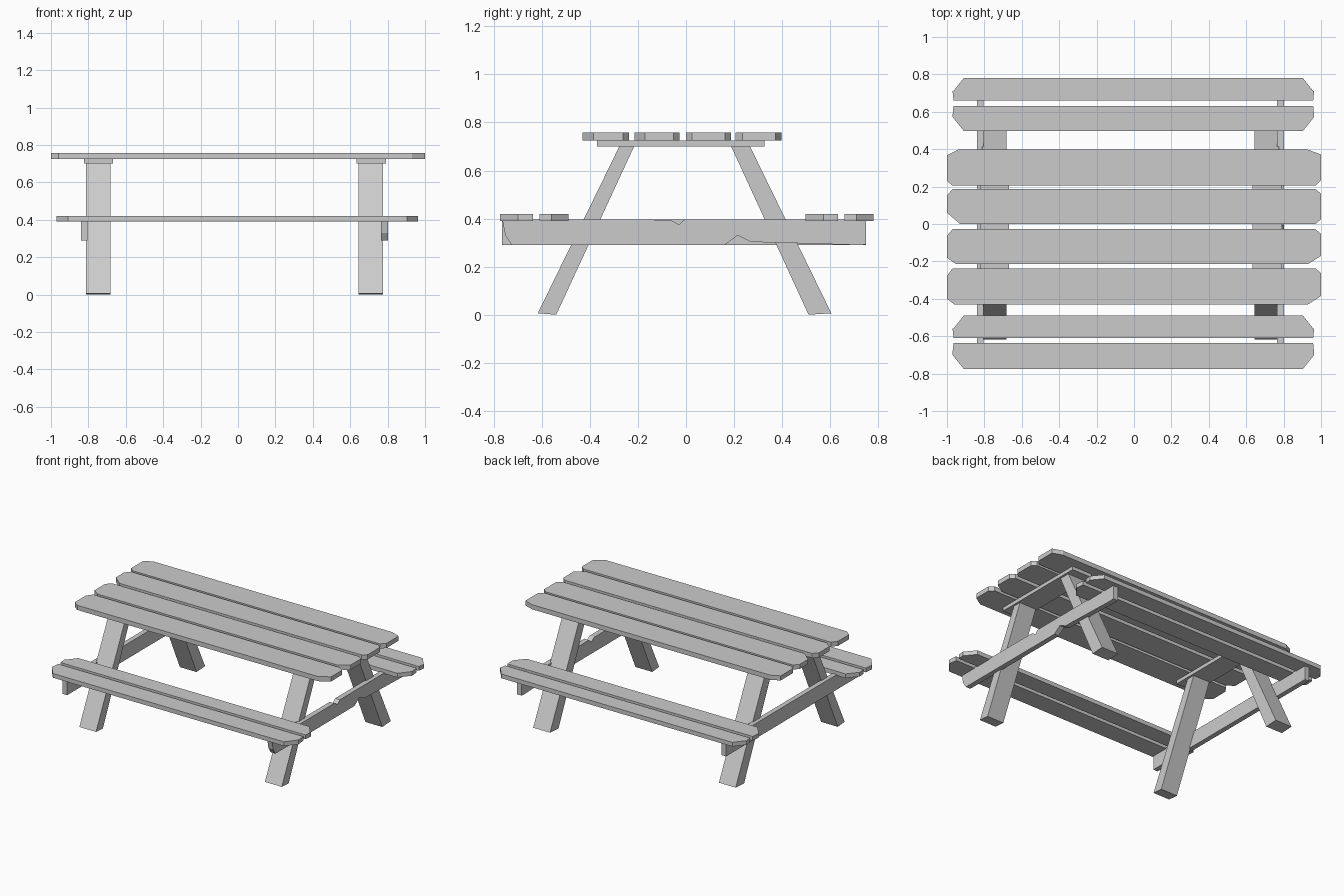
import bpy, bmesh
from mathutils import Vector

if "Cube" in bpy.data.objects:
    bpy.data.objects.remove(bpy.data.objects["Cube"])

wood = bpy.data.materials.new("grey_wood")
wood.diffuse_color = (0.6, 0.6, 0.6, 1)
wood.use_nodes = True
wood.node_tree.nodes["Principled BSDF"].inputs["Base Color"].default_value = wood.diffuse_color


def prism(name, outline, axis, lo, hi):
    """Extrude a 2D outline along x (outline is y,z) or z (outline is x,y)."""
    def at(p, t):
        return (t, p[0], p[1]) if axis == 'x' else (p[0], p[1], t)
    bm = bmesh.new()
    face = bm.faces.new([bm.verts.new(at(p, lo)) for p in outline])
    out = bmesh.ops.extrude_face_region(bm, geom=[face])
    shift = Vector(at((0, 0), hi - lo))
    bmesh.ops.translate(bm, vec=shift, verts=[v for v in out['geom'] if isinstance(v, bmesh.types.BMVert)])
    bmesh.ops.recalc_face_normals(bm, faces=bm.faces)
    mesh = bpy.data.meshes.new(name)
    bm.to_mesh(mesh)
    bm.free()
    mesh.materials.append(wood)
    bpy.context.collection.objects.link(bpy.data.objects.new(name, mesh))


def plank(name, x0, x1, y0, y1, z0, z1, cuts):
    """Board with corner cuts (dx, dy): front left, front right, back right, back left."""
    (a, b), (c, d), (e, f), (g, h) = cuts
    prism(name, [(x0, y0 + b), (x0 + a, y0), (x1 - c, y0), (x1, y0 + d),
                 (x1, y1 - f), (x1 - e, y1), (x0 + g, y1), (x0, y1 - h)], 'z', z0, z1)


# Tabletop boards with uneven clipped corners
small = (0.03, 0.025)
tops = [
    (-0.43, -0.237, [(0.04, 0.03), (0.07, 0.045), small, (0.03, 0.04)]),
    (-0.215, -0.028, [(0.05, 0.035), (0.07, 0.045), small, (0.03, 0.035)]),
    (0.0, 0.187, [(0.07, 0.06), small, small, (0.03, 0.035)]),
    (0.205, 0.397, [small, (0.03, 0.03), (0.07, 0.025), (0.06, 0.03)]),
]
for i, (y0, y1, cuts) in enumerate(tops):
    plank(f"table_board_{i + 1}", -1, 1, y0, y1, 0.725, 0.758, cuts)

# Bench boards, clipped on one long edge
big, tiny = (0.06, 0.075), (0.005, 0.05)
benches = [(-0.775, -0.637, True), (-0.61, -0.49, False),
           (0.497, 0.632, True), (0.66, 0.78, False)]
for i, (y0, y1, front_cut) in enumerate(benches):
    cuts = [big, big, tiny, tiny] if front_cut else [tiny, tiny, big, big]
    plank(f"bench_board_{i + 1}", -0.97, 0.963, y0, y1, 0.39, 0.42, cuts)

# Splayed legs and the cleats under the tabletop
front_leg = [(-0.617, 0.006), (-0.54, 0), (-0.205, 0.724), (-0.266, 0.724)]
back_leg = [(0.51, 0), (0.605, 0.006), (0.255, 0.724), (0.177, 0.724)]
cleat = [(-0.37, 0.7), (0.327, 0.7), (0.327, 0.726), (-0.37, 0.726)]
for side, x0, x1 in (("left", -0.813, -0.682), ("right", 0.643, 0.775)):
    prism(f"front_leg_{side}", front_leg, 'x', x0, x1)
    prism(f"back_leg_{side}", back_leg, 'x', x0, x1)
    prism(f"cleat_{side}", cleat, 'x', x0 - 0.01, x1 + 0.015)

# Cross beams that carry the benches; the right one is chipped
prism("cross_beam_left", [(-0.765, 0.29), (0.75, 0.29), (0.75, 0.397), (-0.765, 0.397)],
      'x', -0.84, -0.805)
prism("cross_beam_right",
      [(-0.765, 0.397), (-0.752, 0.33), (-0.725, 0.29), (0.16, 0.29), (0.215, 0.33),
       (0.27, 0.303), (0.48, 0.297), (0.72, 0.29), (0.75, 0.292), (0.75, 0.397),
       (-0.005, 0.397), (-0.03, 0.375), (-0.065, 0.395)], 'x', 0.765, 0.802)
